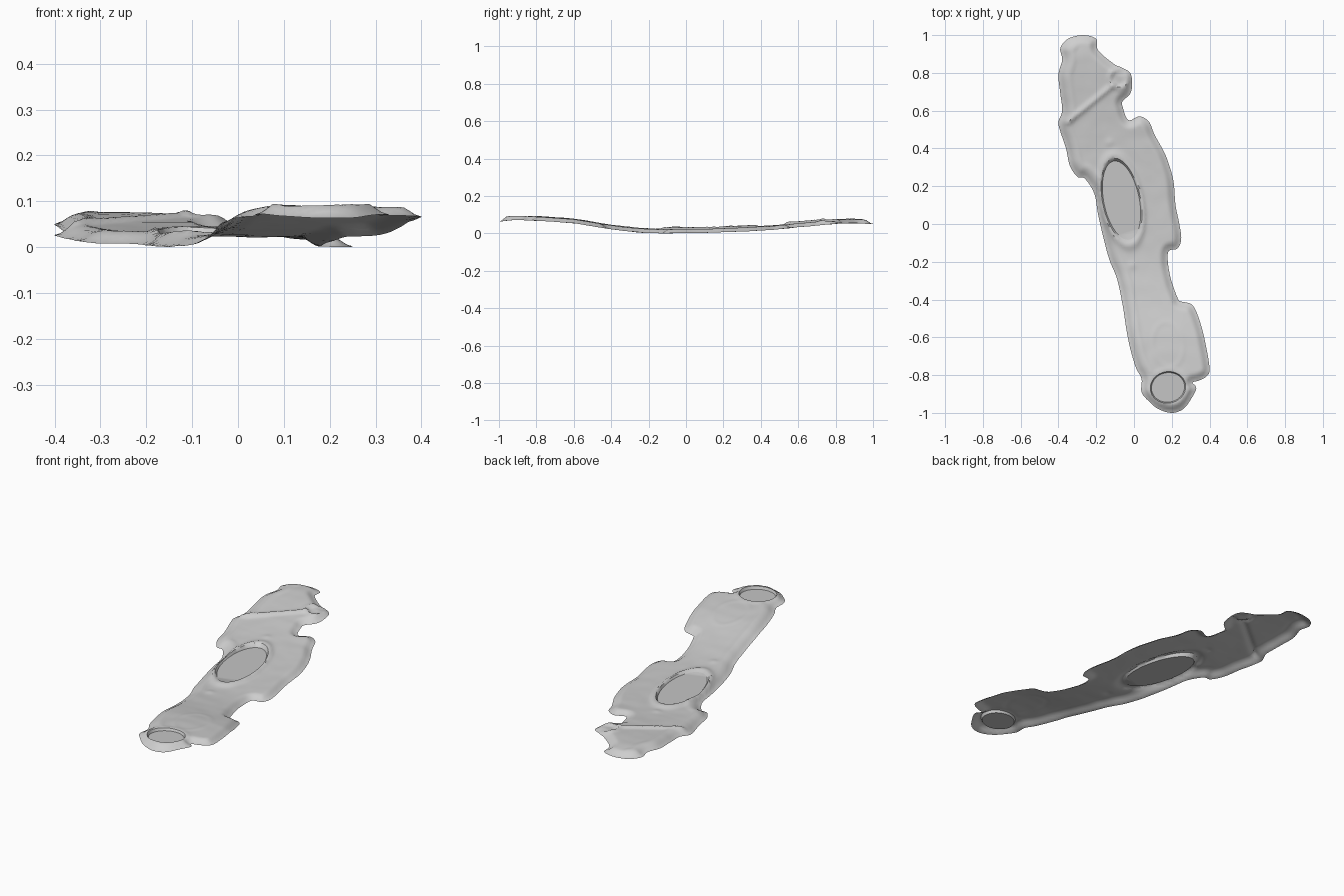
import bpy, bmesh, math
from mathutils import Vector, kdtree, noise
from mathutils.geometry import delaunay_2d_cdt

cube = bpy.data.objects.get("Cube")
if cube:
    bpy.data.objects.remove(cube, do_unlink=True)


def make_material(name, value):
    mat = bpy.data.materials.new(name)
    mat.use_nodes = True
    colour = (value, value, value, 1)
    mat.diffuse_color = colour
    mat.node_tree.nodes["Principled BSDF"].inputs["Base Color"].default_value = colour
    return mat


def smoothstep(low, high, value):
    t = min(max((value - low) / (high - low), 0), 1)
    return t * t * (3 - 2 * t)


def bump(value, centre, width):
    return math.exp(-((value - centre) / width) ** 2)


def catmull(a, b, c, d, t):
    return 0.5 * (2 * b + (c - a) * t + (2 * a - 5 * b + 4 * c - d) * t * t
                  + (3 * b - a - 3 * c + d) * t ** 3)


def segment_distance(p, a, b):
    t = min(max((p - a).dot(b - a) / (b - a).length_squared, 0), 1)
    return (p - a - (b - a) * t).length


# Plan outline of the sheet, clockwise from the back tip, in hundredths
PLAN = [(-27, 100), (-20, 98), (-19, 92), (-11, 85), (-7, 83), (-2, 80), (-1, 74),
        (-2, 69), (-6, 65), (-6, 62), (-3, 55), (3, 57), (8, 54), (11, 47), (16, 38),
        (19, 30), (21, 22), (22, 10), (24, 0), (25, -8), (23, -13), (18, -15),
        (19, -27), (23, -39), (25, -41), (31, -43), (35, -52), (38, -64), (40, -77),
        (38, -81), (34, -83), (31, -84), (33, -87), (30, -93), (26, -98), (20, -100),
        (13, -98), (8, -94), (4, -89), (4, -82), (1, -76), (-2, -66), (-4, -56),
        (-6, -43), (-9, -29), (-13, -19), (-16, -8), (-19, 5), (-21, 16), (-26, 24),
        (-30, 25), (-34, 31), (-36, 40), (-39, 49), (-40, 54), (-38, 60), (-39, 69),
        (-40, 79), (-38, 87), (-39, 93), (-35, 98)]
plan = [Vector(p) / 100 for p in PLAN]
count = len(plan)
outline = [catmull(plan[i - 1], plan[i], plan[(i + 1) % count], plan[(i + 2) % count], k / 6)
           for i in range(count) for k in range(6)]

# Height of the crown along the length
CROWN = [(-1, .09), (-.9, .098), (-.6, .081), (-.4, .049), (-.2, .029), (0, .029),
         (.2, .033), (.45, .045), (.6, .06), (.85, .08), (1, .078)]


def crown(y):
    y = min(max(y, -.9999), .9999)
    i = next(k for k in range(len(CROWN) - 1) if y <= CROWN[k + 1][0])
    last = len(CROWN) - 1
    heights = [CROWN[min(max(i + k, 0), last)][1] for k in (-1, 0, 1, 2)]
    return catmull(*heights, (y - CROWN[i][0]) / (CROWN[i + 1][0] - CROWN[i][0]))


class Oval:
    """Tilted oval used for the two flat beds."""

    def __init__(self, centre, half_width, half_length, tilt):
        self.centre, self.w, self.l = Vector(centre), half_width, half_length
        self.along = Vector((-math.sin(tilt), math.cos(tilt)))
        self.across = Vector((math.cos(tilt), math.sin(tilt)))

    def radius(self, p):
        d = p - self.centre
        return math.hypot(d.dot(self.across) / self.w, d.dot(self.along) / self.l)

    def loop(self, scale, steps=72):
        angles = [math.tau * i / steps for i in range(steps)]
        return [self.centre + scale * (self.across * self.w * math.cos(a)
                                       + self.along * self.l * math.sin(a)) for a in angles]


middle_bed = Oval((-.066, .125), .094, .212, .2)
front_bed = Oval((.18, -.865), .088, .078, .2)
faint_bed = Oval((.18, -.64), .08, .12, .15)
rib_start, rib_end = Vector((-.35, .54)), Vector((-.11, .735))
boss = Vector((-.08, .77))

tree = kdtree.KDTree(len(outline))
for i, p in enumerate(outline):
    tree.insert((p.x, p.y, 0), i)
tree.balance()


def edge_distance(p):
    i = tree.find((p.x, p.y, 0))[1]
    return min(segment_distance(p, outline[i + k], outline[(i + k + 1) % len(outline)])
               for k in (-1, 0))


def height(p):
    d = edge_distance(p)
    z = crown(p.y) - .021 * (1 - smoothstep(0, .045, d))
    z += .0015 * noise.noise((p.x * 14, p.y * 14, 0))
    # long rib beside the left-hand edge of the plan
    if p.x < -.08 - .24 * p.y and p.y > -.8:
        z += .004 * bump(d, .06, .012)
    # cross rib and round boss near the back
    z += .011 * bump(segment_distance(p, rib_start, rib_end), 0, .014)
    r = (p - boss).length
    z += .006 * bump(r, .05, .012) - .005 * (1 - smoothstep(.03, .045, r))
    # small bumps
    for spot in ((-.13, .43), (-.01, -.22)):
        z += .005 * bump((p - Vector(spot)).length, 0, .02)
    z += .002 * bump(faint_bed.radius(p), 1, .12)
    # raised collar and level middle bed
    r = middle_bed.radius(p)
    if r < 1.01:
        return .029
    z += .011 * bump(r, 1.13, .13)
    # sunken front bed
    r = front_bed.radius(p)
    if r < 1.01:
        return .083
    return z + .003 * bump(r, 1.2, .12)


# Triangulate the plan with the bed edges kept as clean loops
points, edges = [], []


def add_loop(loop):
    start = len(points)
    points.extend(loop)
    edges.extend((start + i, start + (i + 1) % len(loop)) for i in range(len(loop)))


add_loop(outline)
for bed in (middle_bed, front_bed):
    add_loop(bed.loop(1))
    add_loop(bed.loop(1.07))
step = .0125
for row in range(-80, 81):
    for col in range(-34, 35):
        p = Vector(((col + .5 * (row % 2)) * step, row * step))
        if tree.find((p.x, p.y, 0))[2] < .006:
            continue
        if min(middle_bed.radius(p), front_bed.radius(p)) > 1.1:
            points.append(p)

verts, _, faces = delaunay_2d_cdt(points, edges, [], 1, 1e-5)[:3]
bm = bmesh.new()
made = [bm.verts.new((p.x, p.y, height(p))) for p in verts]
for f in faces:
    face = bm.faces.new([made[i] for i in f])
    middle = face.calc_center_median().xy
    if min(middle_bed.radius(middle), front_bed.radius(middle)) < 1:
        face.material_index = 1
bmesh.ops.delete(bm, geom=[v for v in bm.verts if not v.link_faces], context='VERTS')
for face in bm.faces:
    face.normal_update()
    if face.normal.z < 0:
        face.normal_flip()

# Rest the sheet on the ground
low = min(v.co.z for v in bm.verts)
bmesh.ops.translate(bm, verts=bm.verts, vec=(0, 0, -low))

mesh = bpy.data.meshes.new("pressed_sheet")
bm.to_mesh(mesh)
bm.free()
sheet = bpy.data.objects.new("pressed_sheet", mesh)
bpy.context.collection.objects.link(sheet)
mesh.materials.append(make_material("light grey", .62))
mesh.materials.append(make_material("bed grey", .56))
bpy.context.view_layer.objects.active = sheet
sheet.select_set(True)
bpy.ops.object.shade_smooth_by_angle(angle=math.radians(40))
